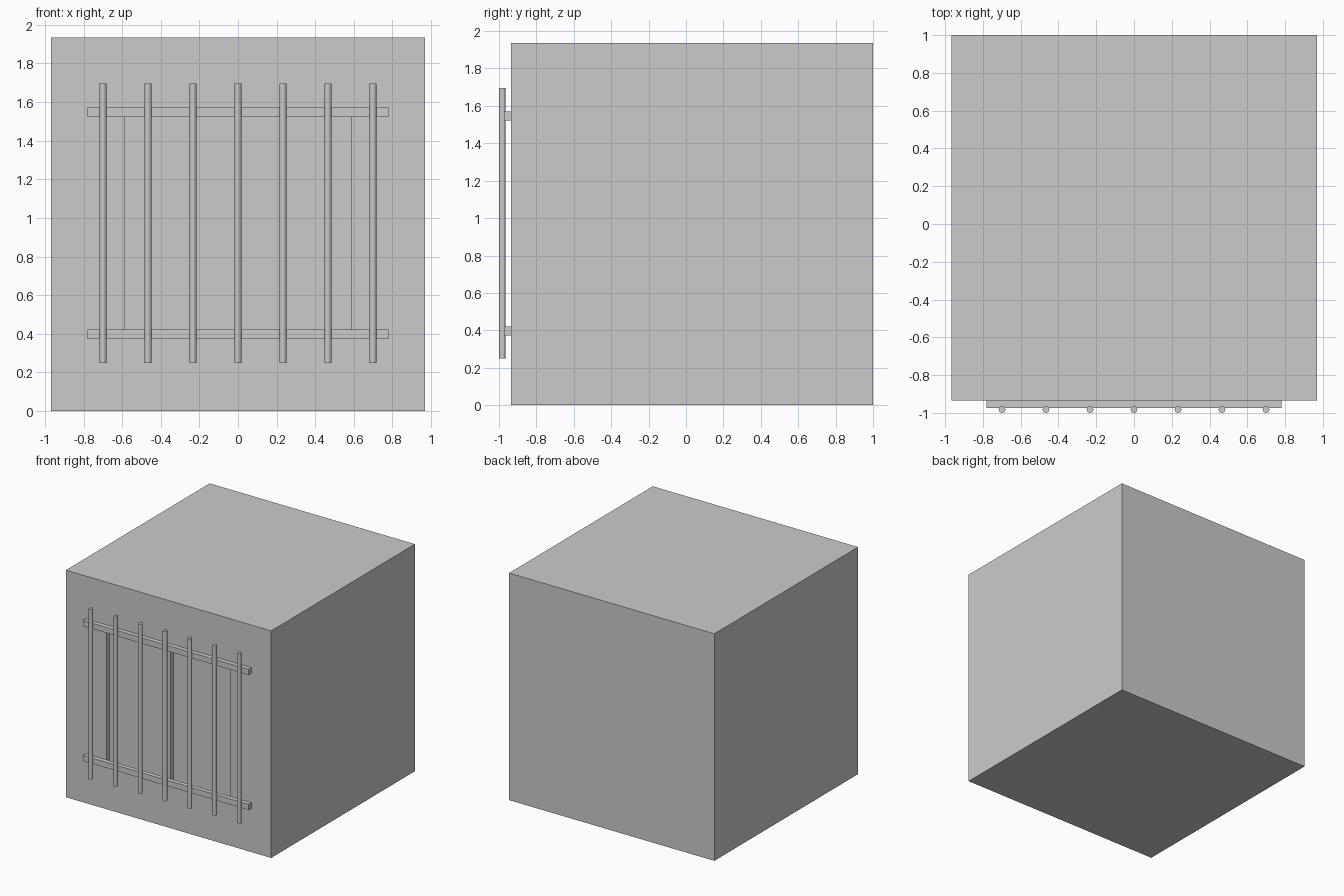
import bpy

if "Cube" in bpy.data.objects:
    bpy.data.objects.remove(bpy.data.objects["Cube"])

FRONT = -0.935   # wall plane of the block
SIDE = 1.935     # edge length of the block


def box(name, x, y, z):
    """Box from (min, max) ranges on each axis."""
    bpy.ops.mesh.primitive_cube_add(size=1)
    ob = bpy.context.object
    ob.name = name
    for v in ob.data.vertices:
        v.co = [r[0] if c < 0 else r[1] for c, r in zip(v.co, (x, y, z))]
    return ob


# Solid wall block
block = box("wall_block", (-SIDE / 2, SIDE / 2), (FRONT, 1.0), (0, SIDE))

# Two shallow window recesses separated by a narrow mullion
for side, x in (("left", (-0.585, -0.018)), ("right", (0.018, 0.585))):
    cutter = box(f"recess_cutter_{side}", x, (FRONT - 0.1, FRONT + 0.04), (0.385, 1.55))
    cutter.hide_render = True
    cutter.hide_viewport = True
    cutter.display_type = 'WIRE'
    mod = block.modifiers.new(f"recess_{side}", 'BOOLEAN')
    mod.operation = 'DIFFERENCE'
    mod.solver = 'EXACT'
    mod.object = cutter

# Horizontal grille rails
for name, z in (("lower", 0.397), ("upper", 1.547)):
    box(f"{name}_rail", (-0.78, 0.78), (-0.973, FRONT), (z - 0.024, z + 0.024))

# Seven upright grille bars
for i in range(7):
    bpy.ops.mesh.primitive_cylinder_add(
        vertices=12, radius=0.018, depth=1.447,
        location=((i - 3) * 0.233, -0.982, 0.9725))
    bpy.context.object.name = f"grille_bar_{i + 1}"
    bpy.ops.object.shade_smooth_by_angle()
